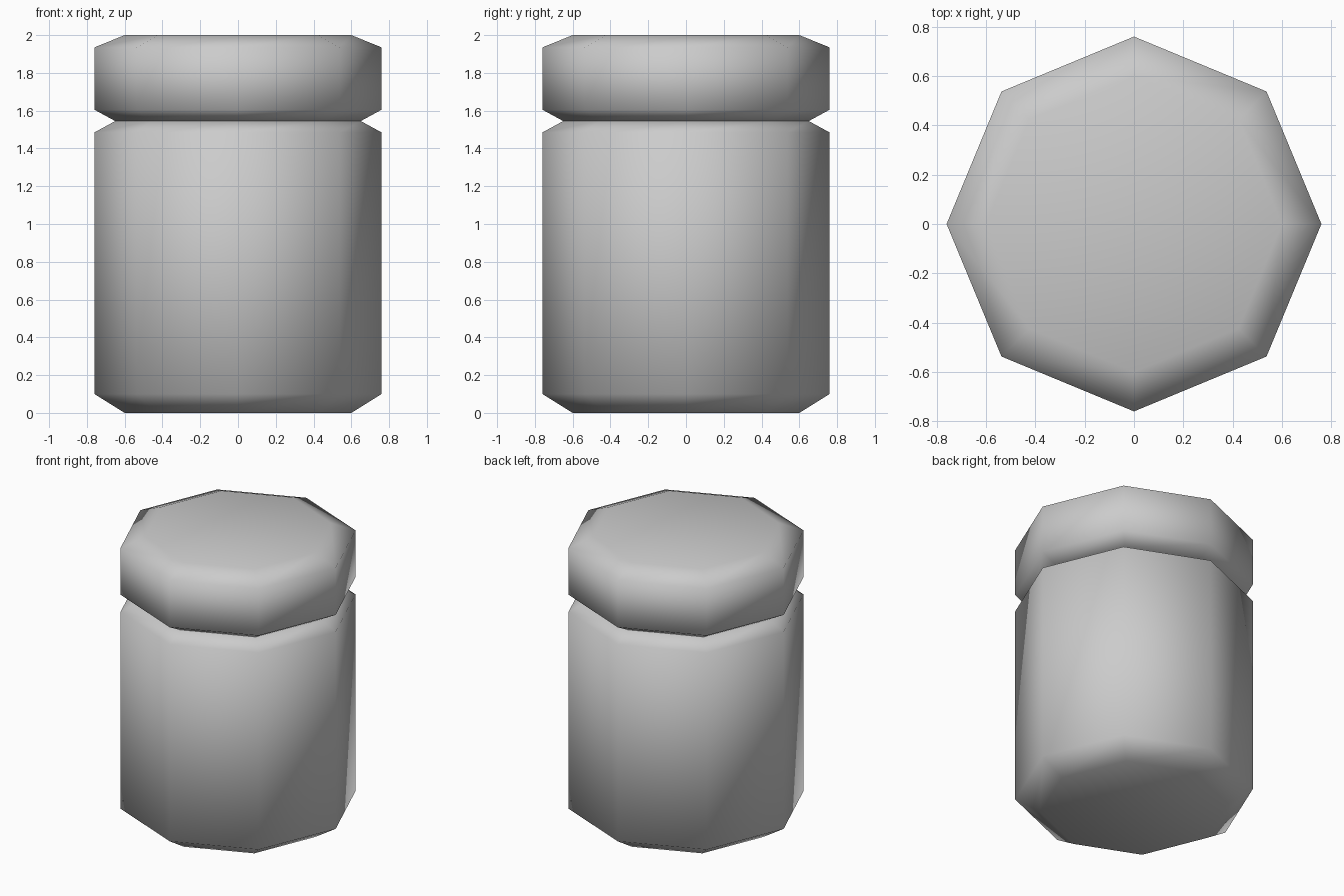
import bpy
import bmesh
from math import cos, sin, tau

cube = bpy.data.objects.get("Cube")
if cube:
    bpy.data.objects.remove(cube, do_unlink=True)

SIDES = 8

grey = bpy.data.materials.new("light_grey")
grey.use_nodes = True
colour = (0.6, 0.6, 0.6, 1)
grey.diffuse_color = colour
grey.node_tree.nodes["Principled BSDF"].inputs["Base Color"].default_value = colour


def lathe(name, profile):
    """Closed eight-sided solid from (radius, height) points, bottom to top."""
    bm = bmesh.new()
    rings = [[bm.verts.new((r * cos(tau * i / SIDES), r * sin(tau * i / SIDES), z))
              for i in range(SIDES)] for r, z in profile]
    for low, high in zip(rings, rings[1:]):
        for i in range(SIDES):
            j = (i + 1) % SIDES
            bm.faces.new((low[i], low[j], high[j], high[i]))
    bm.faces.new(rings[0][::-1])
    bm.faces.new(rings[-1])
    for face in bm.faces:
        face.smooth = True
    mesh = bpy.data.meshes.new(name)
    bm.to_mesh(mesh)
    bm.free()
    mesh.materials.append(grey)
    obj = bpy.data.objects.new(name, mesh)
    bpy.context.collection.objects.link(obj)
    return obj


# Tall body with chamfered foot and shoulder
lathe("body", [(0.6, 0), (0.76, 0.1), (0.76, 1.485), (0.65, 1.545)])

# Lid meeting the body in a V-shaped groove
lathe("lid", [(0.65, 1.545), (0.76, 1.605), (0.76, 1.935), (0.6, 2)])
